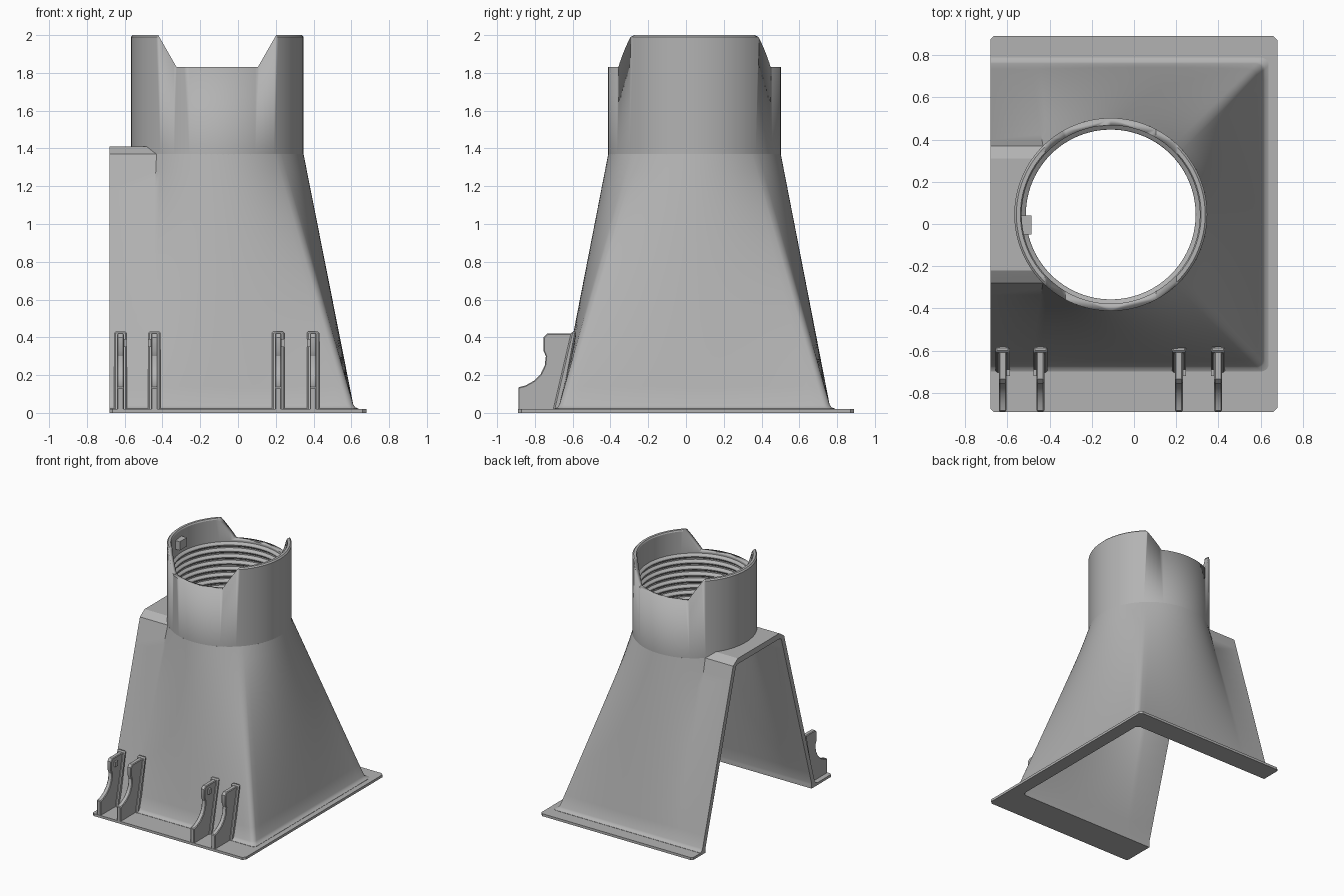
import bpy, bmesh, math
from mathutils import Vector

cube = bpy.data.objects.get("Cube")
if cube:
    bpy.data.objects.remove(cube, do_unlink=True)

grey = bpy.data.materials.new("mid_grey")
grey.use_nodes = True
grey.diffuse_color = (0.45, 0.45, 0.45, 1)
grey.node_tree.nodes["Principled BSDF"].inputs["Base Color"].default_value = (0.45, 0.45, 0.45, 1)

CX, CY, R = -0.11, 0.045, 0.457      # collar centre and radius
XL = -0.68                           # open side
Z0, Z1 = 0.045, 1.37                 # tapered hood bottom and top
WALL = 0.04
HALF = 0.325                         # half width of the arch at the top


def finish(name, bm, angle=30):
    bmesh.ops.remove_doubles(bm, verts=bm.verts, dist=1e-5)
    bmesh.ops.recalc_face_normals(bm, faces=bm.faces)
    me = bpy.data.meshes.new(name)
    bm.to_mesh(me)
    bm.free()
    ob = bpy.data.objects.new(name, me)
    bpy.context.collection.objects.link(ob)
    me.materials.append(grey)
    bpy.ops.object.select_all(action='DESELECT')
    ob.select_set(True)
    bpy.context.view_layer.objects.active = ob
    bpy.ops.object.shade_smooth_by_angle(angle=math.radians(angle))
    return ob


def prism(name, points, offset, bevel=0):
    """Extrude a flat outline by an offset, with optional bevelled edges."""
    bm = bmesh.new()
    face = bm.faces.new([bm.verts.new(p) for p in points])
    new = bmesh.ops.extrude_face_region(bm, geom=[face])["geom"]
    bmesh.ops.translate(bm, vec=Vector(offset), verts=[v for v in new if isinstance(v, bmesh.types.BMVert)])
    bmesh.ops.recalc_face_normals(bm, faces=bm.faces)
    if bevel:
        sharp = [e for e in bm.edges if e.calc_face_angle(0) > 0.8]
        bmesh.ops.bevel(bm, geom=sharp, offset=bevel, segments=1, affect='EDGES')
    return finish(name, bm)


def box(name, lo, hi):
    (x0, y0, z0), (x1, y1, z1) = lo, hi
    return prism(name, [(x0, y0, z0), (x1, y0, z0), (x1, y1, z0), (x0, y1, z0)], (0, 0, z1 - z0))


# Hood: rounded rectangle blending up into the collar circle, open at one side
def half_section(inset):
    """Matching bottom and top points from the open side to the far middle (y relative to CY)."""
    r, half_y, x_far, cr = R - inset, 0.715 - inset, 0.61 - inset, 0.035
    top_half = HALF - inset
    a0 = math.pi - math.asin(top_half / r)
    a_top = math.radians(48)
    pairs = [((XL, half_y), (XL, top_half))]
    for i in range(25):
        t = i / 24
        a = a0 + (a_top - a0) * t
        pairs.append(((-0.49 + (x_far - cr + 0.49) * t, half_y), (CX + r * math.cos(a), r * math.sin(a))))
    for i in range(1, 6):
        t = i / 6
        b, a = math.pi / 2 * (1 - t), math.radians(48 - 6 * t)
        pairs.append(((x_far - cr + cr * math.cos(b), half_y - cr + cr * math.sin(b)),
                      (CX + r * math.cos(a), r * math.sin(a))))
    for i in range(13):
        t = 1 - i / 12
        a = math.radians(42 * t)
        pairs.append(((x_far, (half_y - cr) * t), (CX + r * math.cos(a), r * math.sin(a))))
    return pairs


def ring(s, inset, z):
    pts = [(bx + (tx - bx) * s, by + (ty - by) * s) for (bx, by), (tx, ty) in half_section(inset)]
    full = [(x, -y) for x, y in pts] + [(x, y) for x, y in reversed(pts[:-1])]
    return [(x, CY + y, z) for x, y in full]


LEVELS = 14
outer = [ring(0, -0.028, 0), ring(0, -0.028, 0.022), ring(0, -0.01, 0.03)]
inner = [ring(0, WALL, 0), ring(0, WALL, 0.022), ring(0, WALL, 0.03)]
for k in range(LEVELS + 1):
    s = k / LEVELS
    z = Z0 + (Z1 - Z0) * s
    outer.append(ring(s, 0, z))
    inner.append(ring(s, WALL, z))
bm = bmesh.new()
rows = [[bm.verts.new(p) for p in row] for row in outer + inner[::-1]]
for i in range(len(rows)):
    a, b = rows[i], rows[(i + 1) % len(rows)]
    for j in range(len(a) - 1):
        bm.faces.new((a[j], a[j + 1], b[j + 1], b[j]))
n = len(outer)
for i in range(n - 1):
    o, o2, p, p2 = rows[i], rows[i + 1], rows[-1 - i], rows[-2 - i]
    for j in (0, -1):
        bm.faces.new((o[j], o2[j], p2[j], p[j]))
finish("hood", bm, 35)

# Deck joining the arch top to the collar, with chamfered edges
bm = bmesh.new()
ends = []
for k in range(33):
    d = HALF * (k / 16 - 1)
    z_top = min(1.41, Z1 + (HALF - abs(d)) * 0.67)
    z_low = min(1.365, Z1 - 0.04 + (HALF - abs(d)) * 0.67)
    x_arc = CX - math.sqrt((R - 0.012) ** 2 - d * d)
    ends.append([bm.verts.new((x, CY + d, z)) for x, z in
                 ((XL, z_top), (x_arc, z_top), (x_arc, z_low), (XL, z_low))])
for a, b in zip(ends, ends[1:]):
    for j in range(4):
        bm.faces.new((a[j], a[(j + 1) % 4], b[(j + 1) % 4], b[j]))
bm.faces.new(ends[0])
bm.faces.new(ends[-1])
finish("arch_deck", bm, 20)

# Collar: turned profile with thread ridges inside
profile = [(R, Z1 - 0.005), (R, 1.99), (R - 0.01, 2.0), (0.428, 2.0), (0.422, 1.99), (0.422, 1.82)]
PITCH = 0.05
for k in range(8):
    z = 1.81 - k * PITCH
    profile += [(0.422, z), (0.405, z - 0.012), (0.402, z - 0.02), (0.405, z - 0.028), (0.422, z - 0.04)]
profile += [(0.417, 1.39), (0.417, Z1 - 0.005)]
SEG = 96
bm = bmesh.new()
cols = []
for k in range(SEG):
    a = 2 * math.pi * k / SEG
    cols.append([bm.verts.new((CX + r * math.cos(a), CY + r * math.sin(a), z)) for r, z in profile])
m = len(profile)
for k in range(SEG):
    a, b = cols[k], cols[(k + 1) % SEG]
    for j in range(m):
        bm.faces.new((a[j], b[j], b[(j + 1) % m], a[(j + 1) % m]))
collar = finish("threaded_collar", bm)

# Trapezoid notches through the front and back of the collar rim
cutter = prism("notch_cutter", [(CX - 0.215, -0.7, 1.83), (CX + 0.215, -0.7, 1.83),
                                (CX + 0.335, -0.7, 2.04), (CX - 0.335, -0.7, 2.04)], (0, 1.5, 0))
cut = collar.modifiers.new("notches", 'BOOLEAN')
cut.operation, cut.solver, cut.object = 'DIFFERENCE', 'EXACT', cutter
bpy.context.view_layer.objects.active = collar
bpy.ops.object.modifier_apply(modifier=cut.name)
bpy.data.objects.remove(cutter, do_unlink=True)
box("collar_key", (-0.545, -0.05, 1.87), (-0.485, 0.04, 1.94))

# Three-sided base flange
outline = [(XL, -0.875), (-0.665, -0.89), (0.66, -0.89), (0.68, -0.87), (0.68, 0.87), (0.66, 0.89),
           (-0.665, 0.89), (XL, 0.875), (XL, 0.725), (0.575, 0.725), (0.575, -0.635), (XL, -0.635)]
prism("base_flange", [(x, y, 0) for x, y in outline], (0, 0, 0.02))

# Clip ribs on the front, each with a foot against the sloping wall
rib = [(-0.888, 0.01), (-0.888, 0.135), (-0.85, 0.145), (-0.805, 0.17), (-0.77, 0.205), (-0.748, 0.25),
       (-0.742, 0.3), (-0.755, 0.33), (-0.755, 0.4), (-0.735, 0.42), (-0.58, 0.42), (-0.66, 0.01)]
foot = [(-0.705, 0.01), (-0.607, 0.43), (-0.58, 0.43), (-0.66, 0.01)]
for number, (x, side) in enumerate(((-0.622, 1), (-0.443, -1), (0.213, 1), (0.398, -1)), 1):
    prism(f"clip_rib_{number}", [(x - 0.018, y, z) for y, z in rib], (0.036, 0, 0), 0.005)
    prism(f"clip_foot_{number}", [(x - 0.034, y, z) for y, z in foot], (0.068, 0, 0), 0.008)
    x_nub = x + side * 0.022
    box(f"clip_nub_{number}", (x_nub - 0.012, -0.72, 0.35), (x_nub + 0.012, -0.69, 0.39))
